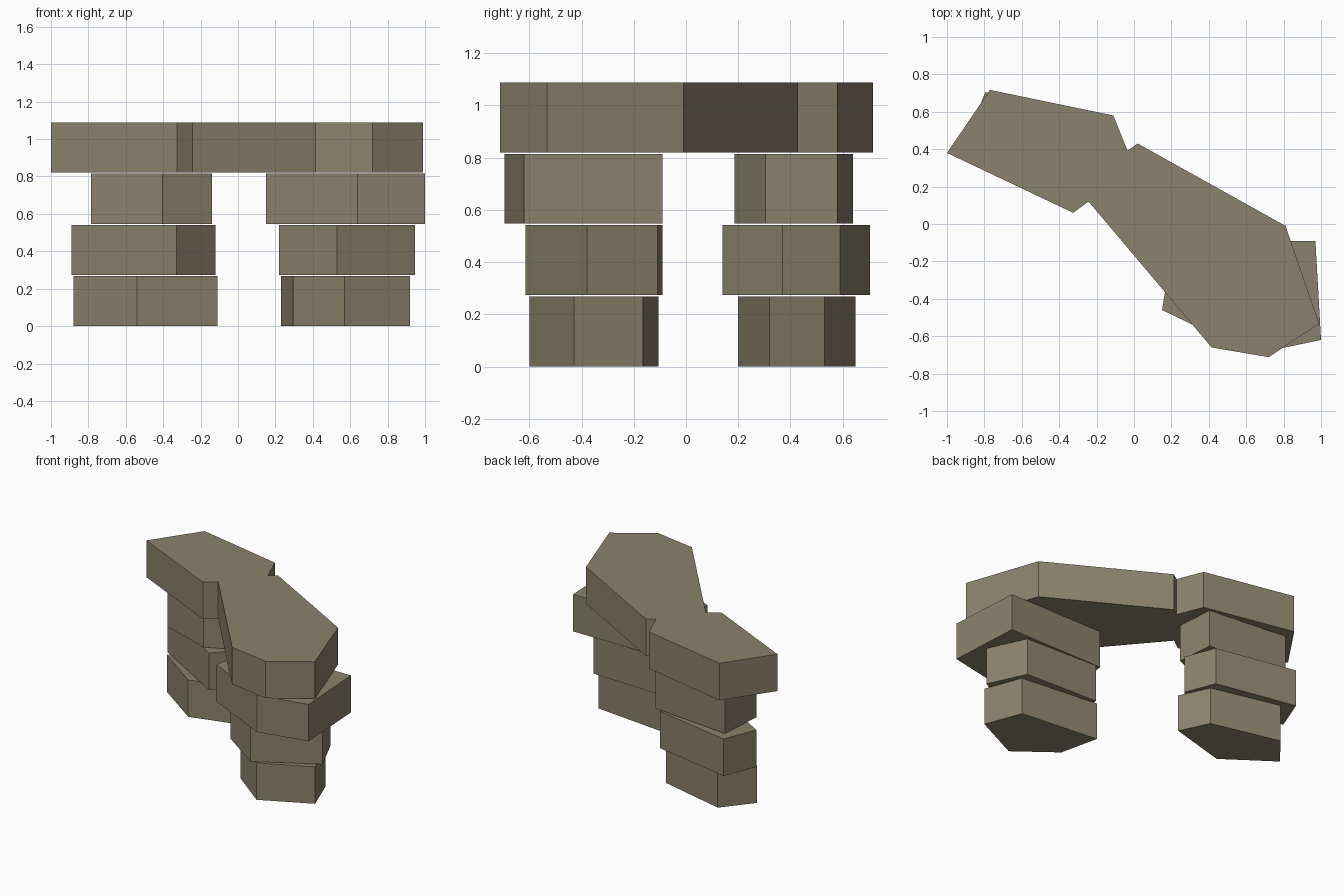
import bpy, bmesh

if "Cube" in bpy.data.objects:
    bpy.data.objects.remove(bpy.data.objects["Cube"])

PITCH, THICK = 0.2735, 0.268   # layer spacing and slab thickness

stone = bpy.data.materials.new("weathered brown stone")
stone.diffuse_color = (0.26, 0.225, 0.15, 1)
stone.use_nodes = True
stone.node_tree.nodes["Principled BSDF"].inputs["Base Color"].default_value = stone.diffuse_color


def slab(name, level, outline):
    """Extrude a counter-clockwise outline into a flat slab at a stack level."""
    z = level * PITCH
    bm = bmesh.new()
    base = bm.faces.new([bm.verts.new((x, y, z)) for x, y in outline])
    top = bmesh.ops.extrude_face_region(bm, geom=[base], use_keep_orig=True)
    verts = [g for g in top["geom"] if isinstance(g, bmesh.types.BMVert)]
    bmesh.ops.translate(bm, verts=verts, vec=(0, 0, THICK))
    bmesh.ops.recalc_face_normals(bm, faces=bm.faces)
    mesh = bpy.data.meshes.new(name)
    bm.to_mesh(mesh)
    bm.free()
    mesh.materials.append(stone)
    obj = bpy.data.objects.new(name, mesh)
    bpy.context.collection.objects.link(obj)


# Two pillars of irregular five-sided stones, bottom to top
pillars = {
    "right_pillar_stone": [
        [(0.295, -0.39), (0.57, -0.60), (0.92, -0.43), (0.82, -0.165), (0.23, -0.105)],
        [(0.22, -0.40), (0.53, -0.615), (0.945, -0.38), (0.82, -0.11), (0.25, -0.09)],
        [(0.15, -0.46), (0.64, -0.695), (1.0, -0.62), (0.97, -0.09), (0.21, -0.095)],
    ],
    "left_pillar_stone": [
        [(-0.88, 0.44), (-0.54, 0.20), (-0.11, 0.32), (-0.21, 0.53), (-0.71, 0.65)],
        [(-0.89, 0.465), (-0.33, 0.14), (-0.12, 0.37), (-0.205, 0.59), (-0.795, 0.705)],
        [(-0.785, 0.31), (-0.405, 0.185), (-0.14, 0.305), (-0.16, 0.58), (-0.76, 0.64)],
    ],
}
for name, stones in pillars.items():
    for level, outline in enumerate(stones):
        slab(f"{name}_{level + 1}", level, outline)

# Notched lintel spanning both pillars
slab("lintel", 3, [
    (-1.0, 0.38), (-0.325, 0.06), (-0.243, 0.12), (0.415, -0.66), (0.72, -0.712),
    (0.99, -0.533), (0.81, -0.01), (0.02, 0.43), (-0.035, 0.393), (-0.11, 0.58),
    (-0.77, 0.717)])
